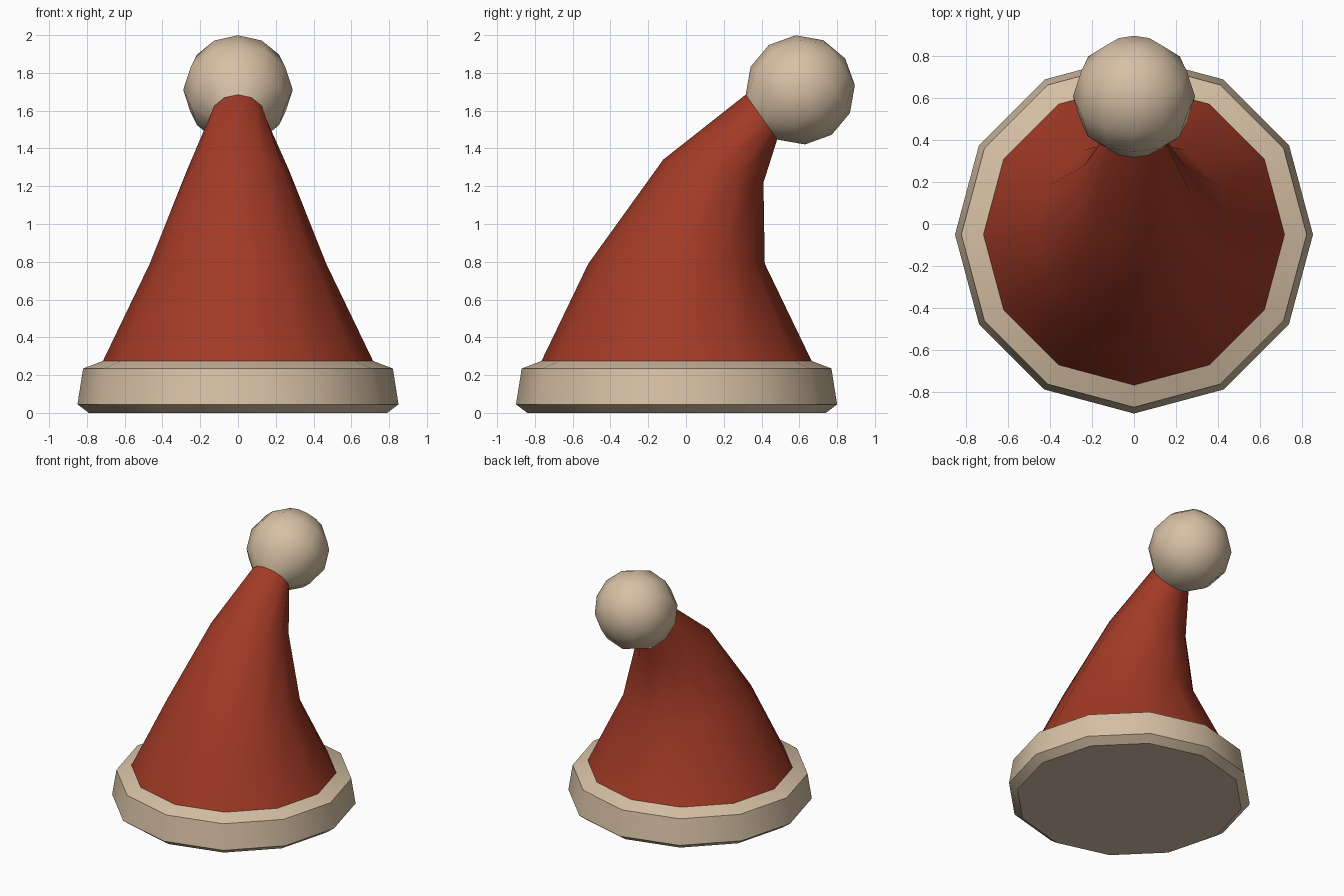
import bpy, bmesh
from math import sin, cos, pi, radians
from mathutils import Vector

if "Cube" in bpy.data.objects:
    bpy.data.objects.remove(bpy.data.objects["Cube"], do_unlink=True)

SIDES = 12


def material(name, colour):
    mat = bpy.data.materials.new(name)
    mat.use_nodes = True
    mat.diffuse_color = (*colour, 1)
    mat.node_tree.nodes["Principled BSDF"].inputs["Base Color"].default_value = (*colour, 1)
    return mat


def ring(y, z, radius, lean=0):
    """Circle of points in the plane tipped back by the lean angle."""
    return [Vector((radius * cos(a),
                    y + radius * sin(a) * cos(lean),
                    z - radius * sin(a) * sin(lean)))
            for a in (2 * pi * i / SIDES for i in range(SIDES))]


def loft(name, rings, mat, cap_start=False, tip=None):
    """Skin a list of rings, optionally closed by a flat start or a pole."""
    bm = bmesh.new()
    loops = [[bm.verts.new(p) for p in r] for r in rings]
    for low, high in zip(loops, loops[1:]):
        for i in range(SIDES):
            j = (i + 1) % SIDES
            bm.faces.new((low[i], low[j], high[j], high[i]))
    if cap_start:
        bm.faces.new(loops[0][::-1])
    if tip:
        pole = bm.verts.new(tip)
        for i in range(SIDES):
            bm.faces.new((loops[-1][i], loops[-1][(i + 1) % SIDES], pole))
    mesh = bpy.data.meshes.new(name)
    bm.to_mesh(mesh)
    bm.free()
    mesh.materials.append(mat)
    obj = bpy.data.objects.new(name, mesh)
    bpy.context.collection.objects.link(obj)
    bpy.ops.object.select_all(action="DESELECT")
    obj.select_set(True)
    bpy.context.view_layer.objects.active = obj
    bpy.ops.object.shade_smooth_by_angle(angle=radians(35))
    return obj


red = material("red felt", (0.36, 0.042, 0.019))
cream = material("cream fur", (0.68, 0.53, 0.375))

# Ball placement: its axis follows the drooping tip
LEAN = radians(55)
centre = Vector((0, 0.605, 1.71))
axis = Vector((0, sin(LEAN), cos(LEAN)))
R = 0.29


def ball_ring(k):
    a = k * pi / 6
    c = centre - axis * R * cos(a)
    return ring(c.y, c.z, R * sin(a), LEAN)


# Fur brim with bevelled edges and a closed base
loft("brim", [ring(-0.05, z, r) for z, r in
              ((0, 0.79), (0.045, 0.85), (0.235, 0.82), (0.275, 0.715))],
     cream, cap_start=True)

# Felt cone bending backwards into the ball
loft("cone", [ring(-0.05, 0.275, 0.715),
              ring(-0.05, 0.79, 0.467),
              ring(0.145, 1.28, 0.272, radians(13)),
              ball_ring(1)], red)

# Pompom, open where the cone meets it
loft("pompom", [ball_ring(k) for k in range(1, 6)], cream, tip=centre + axis * R)
